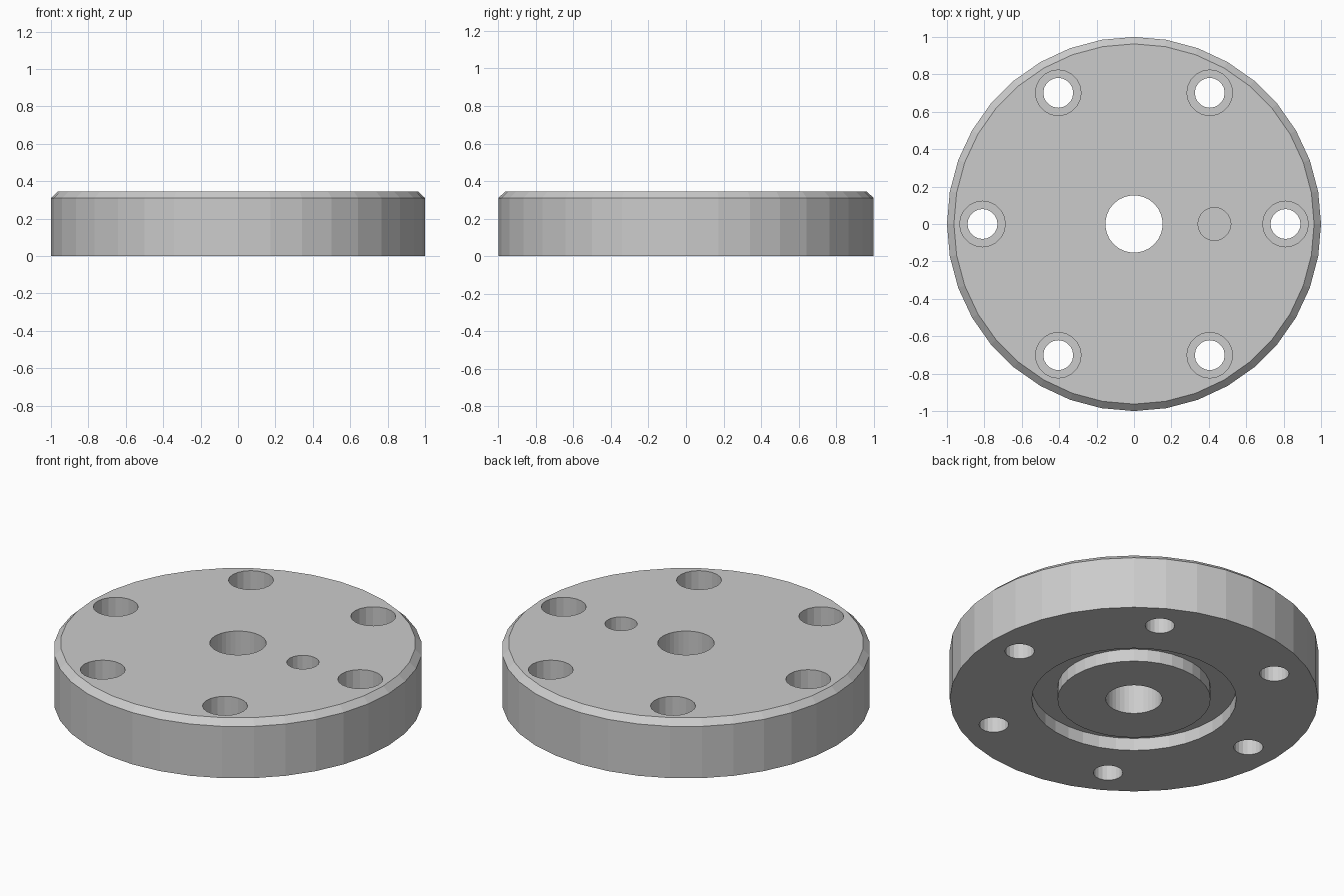
import bpy
import bmesh
from math import cos, sin, tau

cube = bpy.data.objects.get("Cube")
if cube:
    bpy.data.objects.remove(cube, do_unlink=True)

SEGMENTS = 36
HEIGHT = 0.345

steel = bpy.data.materials.new("plain grey metal")
steel.use_nodes = True
grey = (0.6, 0.6, 0.6, 1)
steel.diffuse_color = grey
steel.node_tree.nodes["Principled BSDF"].inputs["Base Color"].default_value = grey


def lathe(name, profile, segments, x=0, y=0):
    """Revolve a closed (radius, z) loop that stays off the axis."""
    bm = bmesh.new()
    rings = []
    for r, z in profile:
        rings.append([bm.verts.new((x + r * cos(tau * i / segments),
                                    y + r * sin(tau * i / segments), z))
                      for i in range(segments)])
    for a, b in zip(rings, rings[1:] + rings[:1]):
        for i in range(segments):
            j = (i + 1) % segments
            bm.faces.new((a[i], a[j], b[j], b[i]))
    bmesh.ops.recalc_face_normals(bm, faces=bm.faces)
    mesh = bpy.data.meshes.new(name)
    bm.to_mesh(mesh)
    bm.free()
    obj = bpy.data.objects.new(name, mesh)
    bpy.context.collection.objects.link(obj)
    mesh.materials.append(steel)
    return obj


def drill(body, x, y, radius, bottom, top):
    """Cut a round hole between two heights."""
    bpy.ops.mesh.primitive_cylinder_add(
        vertices=20, radius=radius, depth=top - bottom,
        location=(x, y, (top + bottom) / 2))
    cutter = bpy.context.object
    cutter.name = "hole_cutter"
    cutter.hide_render = True
    cutter.data.materials.append(steel)
    cut = body.modifiers.new("hole", 'BOOLEAN')
    cut.operation = 'DIFFERENCE'
    cut.solver = 'EXACT'
    cut.object = cutter
    bpy.context.view_layer.objects.active = body
    bpy.ops.object.modifier_apply(modifier=cut.name)
    bpy.data.objects.remove(cutter, do_unlink=True)


# Disc with chamfered rim, centre bore and a ring groove underneath
flange = lathe("flange_disc", [
    (0.153, 0), (0.415, 0), (0.415, 0.075), (0.555, 0.075), (0.555, 0),
    (1, 0), (1, 0.31), (0.963, HEIGHT), (0.153, HEIGHT)], SEGMENTS)

# Six counterbored bolt holes
for k in range(6):
    x, y = 0.81 * cos(tau * k / 6), 0.81 * sin(tau * k / 6)
    drill(flange, x, y, 0.08, -0.1, HEIGHT + 0.1)
    drill(flange, x, y, 0.122, 0.165, HEIGHT + 0.1)

# Blind locating hole in the top face
drill(flange, 0.43, 0, 0.088, 0.17, HEIGHT + 0.1)
